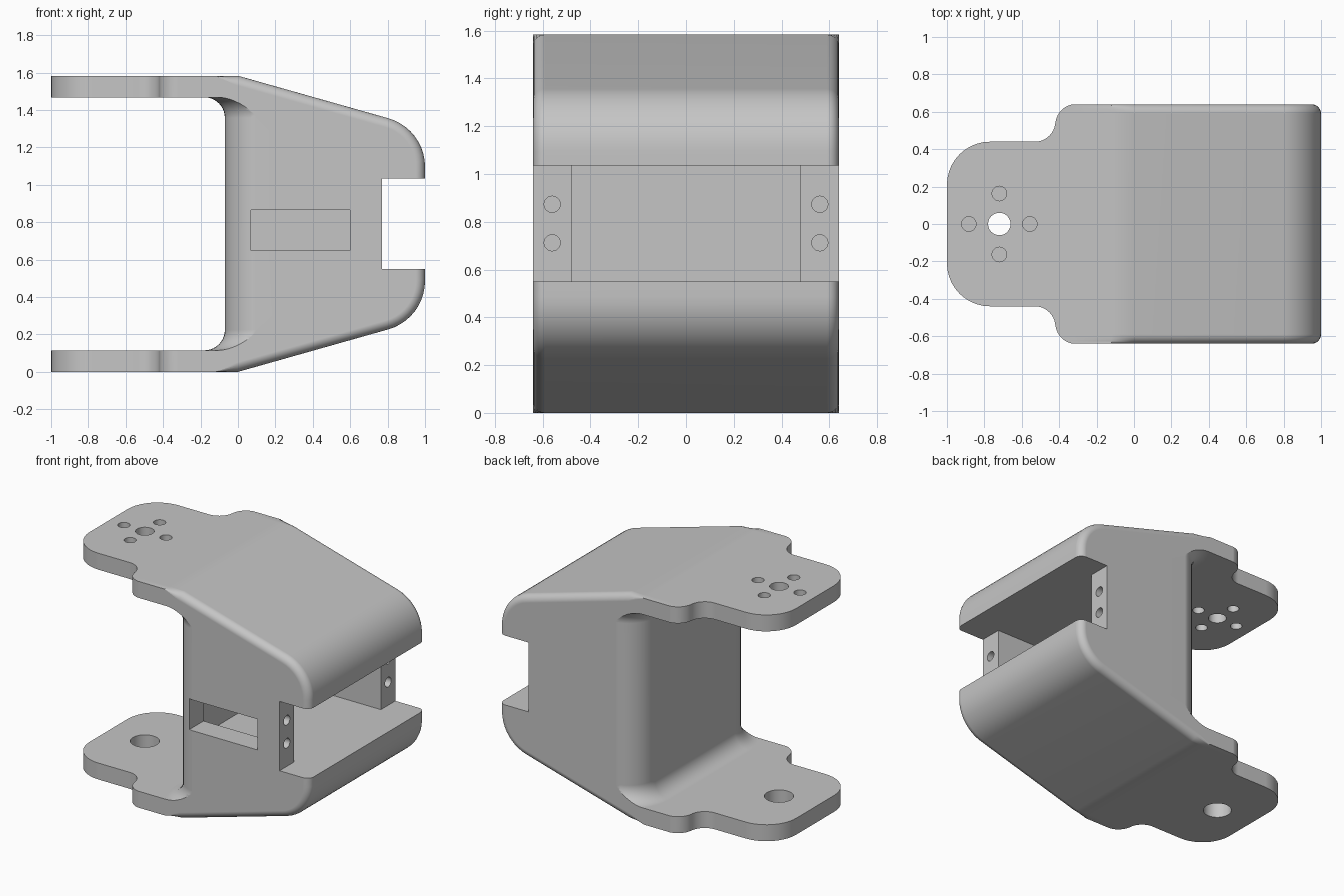
import bpy, bmesh, math
from math import sin, cos, radians, pi

cube = bpy.data.objects.get("Cube")
if cube:
    bpy.data.objects.remove(cube, do_unlink=True)

H = 1.583          # overall height
W = 0.64           # half width
EAR = 0.115        # ear thickness
STEPS = 10

grey = bpy.data.materials.new("plain grey")
grey.use_nodes = True
colour = (0.56, 0.56, 0.56, 1)
grey.diffuse_color = colour
grey.node_tree.nodes["Principled BSDF"].inputs["Base Color"].default_value = colour


def arc(cx, cy, r, a0, a1, n=STEPS):
    angles = [radians(a0 + (a1 - a0) * i / n) for i in range(n + 1)]
    return [(cx + r * cos(a), cy + r * sin(a)) for a in angles]


def loft(name, rings):
    """Closed solid through matching rings of 3D points."""
    bm = bmesh.new()
    rows = [[bm.verts.new(p) for p in ring] for ring in rings]
    for a, b in zip(rows, rows[1:]):
        for i in range(len(a)):
            j = (i + 1) % len(a)
            bm.faces.new((a[i], a[j], b[j], b[i]))
    bm.faces.new(rows[0][::-1])
    bm.faces.new(rows[-1])
    bmesh.ops.recalc_face_normals(bm, faces=bm.faces)
    mesh = bpy.data.meshes.new(name)
    bm.to_mesh(mesh)
    bm.free()
    mesh.materials.append(grey)
    obj = bpy.data.objects.new(name, mesh)
    bpy.context.collection.objects.link(obj)
    return obj


def box(name, x0, x1, y0, y1, z0, z1):
    rect = [(x0, y0), (x1, y0), (x1, y1), (x0, y1)]
    return loft(name, [[(x, y, z) for x, y in rect] for z in (z0, z1)])


def upright_pin(name, x, y, r, z0, z1):
    circle = arc(x, y, r, 0, 360, 32)[:-1]
    return loft(name, [[(a, b, z) for a, b in circle] for z in (z0, z1)])


def level_pin(name, y, z, r, x0, x1):
    circle = arc(y, z, r, 0, 360, 24)[:-1]
    return loft(name, [[(x, a, b) for a, b in circle] for x in (x0, x1)])


def combine(target, tool, operation):
    mod = target.modifiers.new("cut", 'BOOLEAN')
    mod.operation = operation
    mod.solver = 'EXACT'
    mod.object = tool
    bpy.context.view_layer.objects.active = target
    bpy.ops.object.modifier_apply(modifier=mod.name)
    bpy.data.objects.remove(tool, do_unlink=True)


# Side silhouette: flat ears, sloping shoulders, round nose
lower = [(-1.2, 0), (-0.12, 0), (0, 0)] + arc(0.73, 0.487, 0.27, -74.6, 0)
outline = lower + [(x, H - z) for x, z in reversed(lower)]


def inset(points, d):
    """Move the body part of the outline inwards, leaving the ears alone."""
    result = []
    for i, (x, z) in enumerate(points):
        if x < -0.05:
            result.append((x, z))
            continue
        (ax, az), (bx, bz) = points[i - 1], points[(i + 1) % len(points)]
        la, lb = math.hypot(x - ax, z - az), math.hypot(bx - x, bz - z)
        nx = -(z - az) / la - (bz - z) / lb
        nz = (x - ax) / la + (bx - x) / lb
        k = 2 * d / (nx * nx + nz * nz)
        result.append((x + nx * k, z + nz * k))
    return result


R = 0.05
half = [(W - R + R * sin(t), R * (1 - cos(t)))
        for t in [pi / 2 * i / 6 for i in range(7)]]
sections = [(-y, d) for y, d in reversed(half)] + half
bracket = loft("servo_bracket",
               [[(x, y, z) for x, z in inset(outline, d)] for y, d in sections])

# Plan shape of the ears: round ends stepping out to the full width
side = (arc(-0.77, 0.21, 0.23, 180, 90) + arc(-0.53, 0.55, 0.11, -90, 0)
        + arc(-0.31, 0.531, 0.11, 180, 90) + [(1.2, 0.7)])
plan = side + [(x, -y) for x, y in reversed(side)]
combine(bracket, loft("plan_shape", [[(x, y, z) for x, y in plan]
                                     for z in (-0.2, H + 0.2)]), 'INTERSECT')


# Spool: round-cornered web with fillets flaring out into both ears,
# its flanks spreading clear of the body sides
def web_ring(e, z):
    r = 0.2 + e
    pts = arc(0.13, 0.443, r, 90, 180) + arc(0.13, -0.443, r, 180, 270)
    pts += [(1.3, -0.8 - r), (1.3, 0.8 + r)]
    return [(x, y, z) for x, y in pts]


F = 0.11
flare = [(1.5, -0.3), (1.5, EAR)]
flare += [(F * (1 - sin(t)), EAR + F * (1 - cos(t)))
          for t in [pi / 2 * i / STEPS for i in range(STEPS + 1)]]
flare += [(e, H - z) for e, z in reversed(flare)]
combine(bracket, loft("web_spool", [web_ring(e, z) for e, z in flare]), 'INTERSECT')

# Nose notch, motor cavity and cable window
Z0, Z1 = 0.55, 1.035
combine(bracket, box("nose_notch", 0.77, 1.3, -1, 1, Z0, Z1), 'DIFFERENCE')
combine(bracket, box("motor_cavity", 0.06, 0.9, -0.48, 0.48, Z0, Z1), 'DIFFERENCE')
combine(bracket, box("cable_window", 0.07, 0.6, -0.8, -0.4, 0.65, 0.865), 'DIFFERENCE')

# Mounting screw holes beside the cavity
for y in (-0.56, 0.56):
    for z in (0.712, 0.873):
        combine(bracket, level_pin("screw_hole", y, z, 0.034, 0.62, 0.9), 'DIFFERENCE')

# Ear holes: horn pattern above, pivot hole below
combine(bracket, upright_pin("horn_hole", -0.72, 0, 0.06, 1.2, 1.8), 'DIFFERENCE')
for i in range(4):
    a = i * pi / 2
    combine(bracket, upright_pin("horn_screw_hole", -0.72 + 0.163 * cos(a),
                                 0.163 * sin(a), 0.039, 1.2, 1.8), 'DIFFERENCE')
combine(bracket, upright_pin("pivot_hole", -0.72, 0, 0.093, -0.2, 0.4), 'DIFFERENCE')

# Smooth rounded areas, crisp edges
bpy.ops.object.select_all(action='DESELECT')
bracket.select_set(True)
bpy.context.view_layer.objects.active = bracket
bpy.ops.object.shade_smooth_by_angle(angle=radians(30))
weighted = bracket.modifiers.new("even_shading", 'WEIGHTED_NORMAL')
weighted.keep_sharp = True
